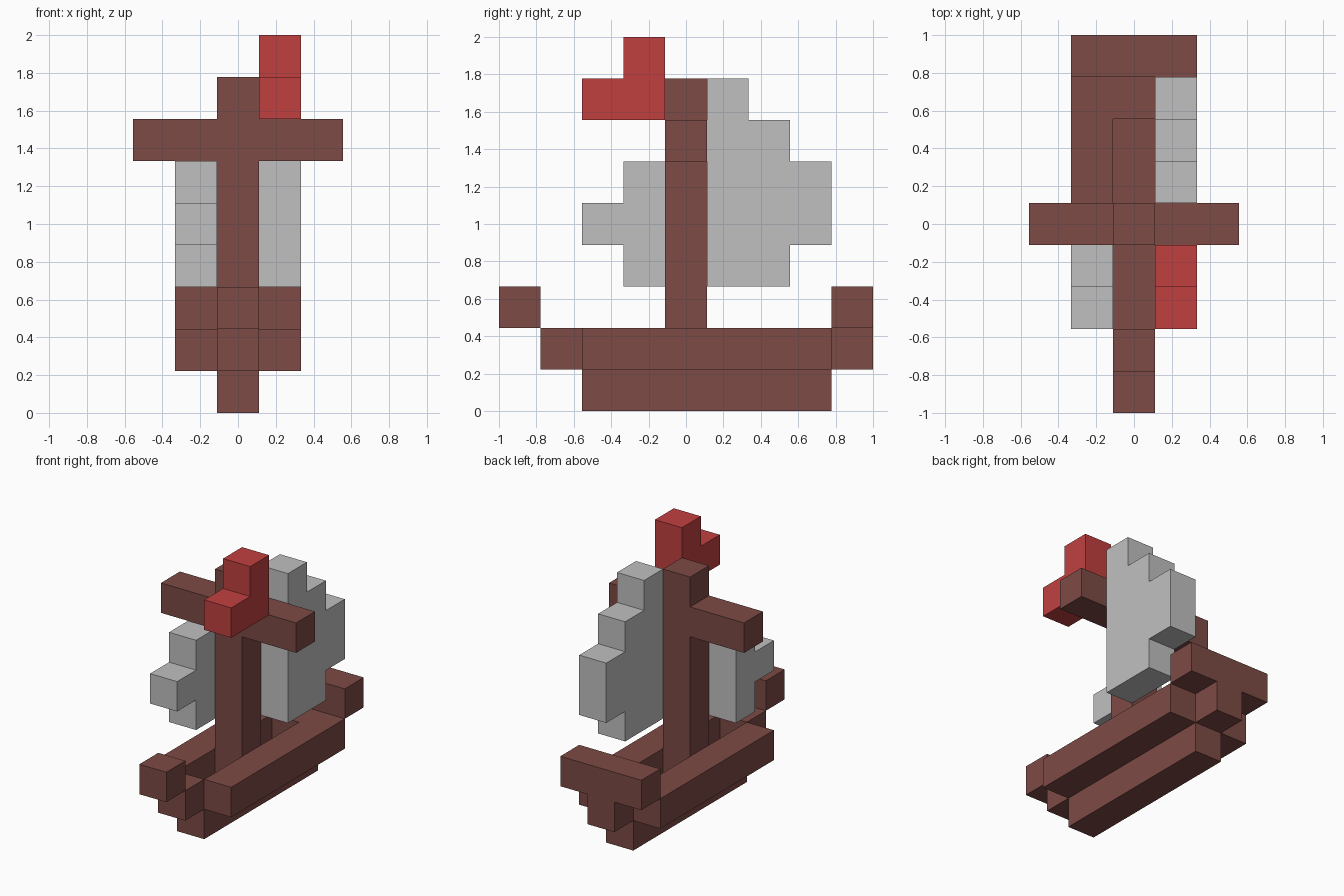
import bpy
import bmesh

cube = bpy.data.objects.get("Cube")
if cube:
    bpy.data.objects.remove(cube, do_unlink=True)

U = 2 / 9  # block size


def make_material(name, rgb):
    m = bpy.data.materials.new(name)
    m.use_nodes = True
    m.diffuse_color = (*rgb, 1)
    m.node_tree.nodes["Principled BSDF"].inputs["Base Color"].default_value = (*rgb, 1)
    return m


wood = make_material("brown wood", (0.205, 0.069, 0.060))
canvas = make_material("pale grey canvas", (0.527, 0.527, 0.527))
red = make_material("red cloth", (0.533, 0.051, 0.051))


def extrude(name, mat, x0, x1, outline):
    """Extrude a (y, z) outline, in blocks, from x0 to x1."""
    bm = bmesh.new()
    face = bm.faces.new([bm.verts.new((x0 * U, y * U, z * U)) for y, z in outline])
    res = bmesh.ops.extrude_face_region(bm, geom=[face])
    moved = [v for v in res["geom"] if isinstance(v, bmesh.types.BMVert)]
    bmesh.ops.translate(bm, verts=moved, vec=((x1 - x0) * U, 0, 0))
    bmesh.ops.recalc_face_normals(bm, faces=bm.faces)
    mesh = bpy.data.meshes.new(name)
    bm.to_mesh(mesh)
    bm.free()
    mesh.materials.append(mat)
    obj = bpy.data.objects.new(name, mesh)
    bpy.context.collection.objects.link(obj)
    return obj


def box(name, mat, x, y, z):
    return extrude(name, mat, *x, [(y[0], z[0]), (y[1], z[0]), (y[1], z[1]), (y[0], z[1])])


MID = (-0.5, 0.5)

# Hull: keel, bow and stern along the middle, planks on both sides
box("keel", wood, MID, (-2.5, 3.5), (0, 1))
box("bow_step", wood, MID, (-3.5, -2.5), (1, 2))
box("prow", wood, MID, (-4.5, -3.5), (2, 3))
box("stern_post", wood, MID, (2.5, 4.5), (1, 2))
box("stern_rail", wood, (-1.5, 1.5), (3.5, 4.5), (2, 3))

# Mast
box("mast", wood, MID, MID, (1, 8))

# Mirrored hull sides and yard arms
for side, s in (("left", 1), ("right", -1)):
    box(f"{side}_hull_side", wood, (s * 0.5, s * 1.5), (-2.5, 3.5), (1, 2))
    box(f"{side}_yard_arm", wood, (s * 0.5, s * 2.5), MID, (6, 7))

# Stepped sails
extrude("main_sail", canvas, 0.5, 1.5,
        [(0.5, 3), (2.5, 3), (2.5, 4), (3.5, 4), (3.5, 6), (2.5, 6),
         (2.5, 7), (1.5, 7), (1.5, 8), (0.5, 8)])
extrude("fore_sail", canvas, -1.5, -0.5,
        [(-0.5, 3), (-0.5, 6), (-1.5, 6), (-1.5, 5), (-2.5, 5),
         (-2.5, 4), (-1.5, 4), (-1.5, 3)])

# Flag
extrude("flag", red, 0.5, 1.5,
        [(-2.5, 7), (-0.5, 7), (-0.5, 9), (-1.5, 9), (-1.5, 8), (-2.5, 8)])
